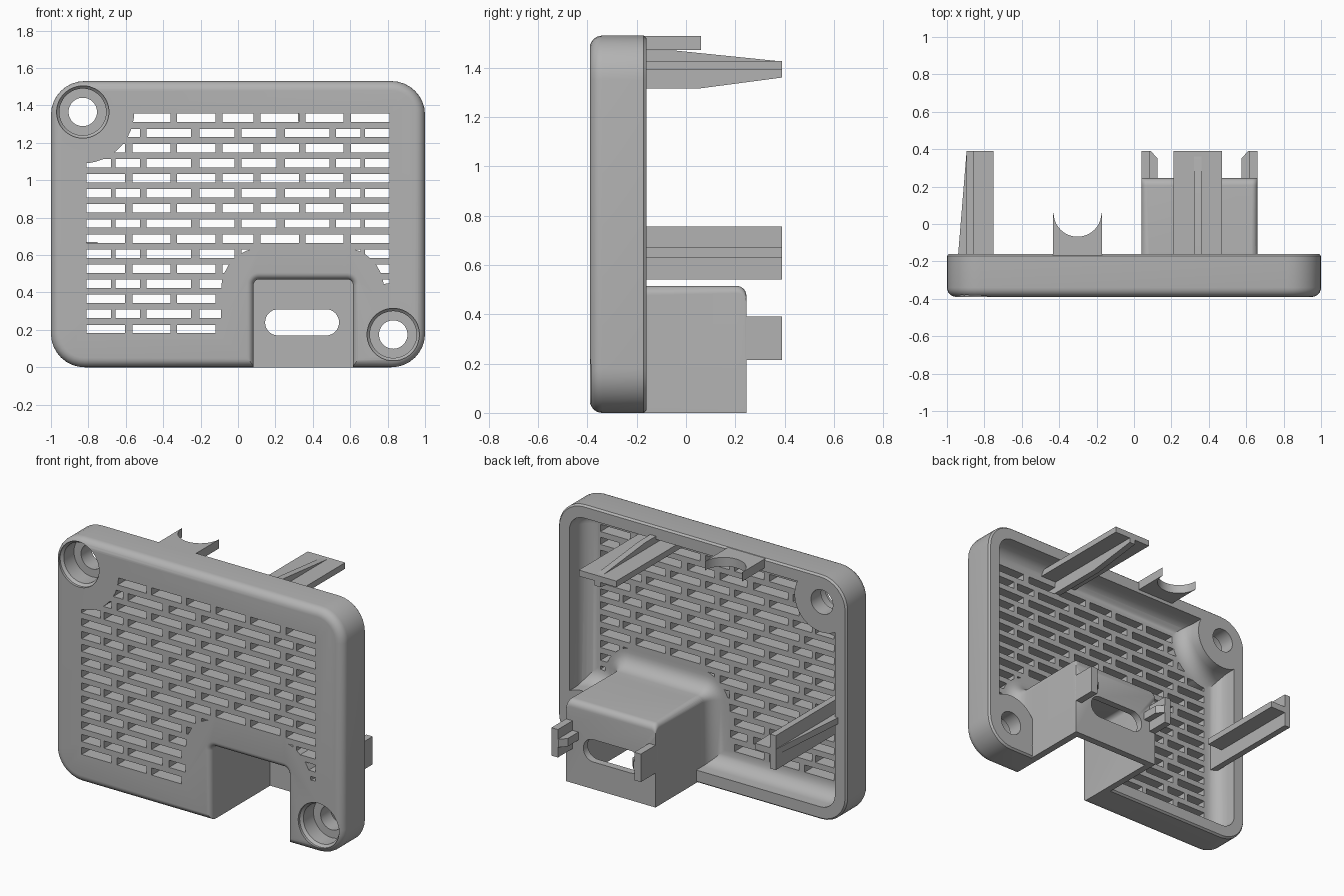
import bpy, bmesh, math

old = bpy.data.objects.get("Cube")
if old:
    bpy.data.objects.remove(old, do_unlink=True)

grey = bpy.data.materials.new("matte grey")
grey.use_nodes = True
colour = (0.45, 0.45, 0.45, 1)
grey.diffuse_color = colour
grey.node_tree.nodes["Principled BSDF"].inputs["Base Color"].default_value = colour


def finish(name, bm):
    bmesh.ops.remove_doubles(bm, verts=bm.verts, dist=1e-5)
    bmesh.ops.recalc_face_normals(bm, faces=bm.faces)
    mesh = bpy.data.meshes.new(name)
    bm.to_mesh(mesh)
    bm.free()
    mesh.materials.append(grey)
    ob = bpy.data.objects.new(name, mesh)
    bpy.context.scene.collection.objects.link(ob)
    return ob


def rrect(x0, x1, z0, z1, r, rb=None, off=0, n=8):
    """Rounded rectangle outline in x, z; rb is the lower corner radius."""
    x0, x1, z0, z1 = x0 - off, x1 + off, z0 - off, z1 + off
    r, rb = max(r + off, 0), max((r if rb is None else rb) + off, 0)
    corners = [(x1 - r, z1 - r, r), (x0 + r, z1 - r, r),
               (x0 + rb, z0 + rb, rb), (x1 - rb, z0 + rb, rb)]
    return [(cx + q * math.cos(a), cz + q * math.sin(a))
            for k, (cx, cz, q) in enumerate(corners)
            for a in [(k + i / n) * math.pi / 2 for i in range(n + 1)]]


def circle(cx, cz, r, n=48):
    return [(cx + r * math.cos(i * math.tau / n), cz + r * math.sin(i * math.tau / n))
            for i in range(n)]


def loft(name, rings):
    """Closed solid through outlines stacked along y."""
    bm = bmesh.new()
    rows = [[bm.verts.new((x, y, z)) for x, z in pts] for y, pts in rings]
    for a, b in zip(rows, rows[1:]):
        for i in range(len(a)):
            j = (i + 1) % len(a)
            bm.faces.new((a[i], a[j], b[j], b[i]))
    bm.faces.new(rows[0])
    bm.faces.new(rows[-1])
    return finish(name, bm)


def prism(name, pts, axis, a, b):
    """Polygon extruded along one axis; pts hold the other two coordinates."""
    bm = bmesh.new()
    ends = []
    for t in (a, b):
        ends.append([bm.verts.new([*p[:axis], t, *p[axis:]]) for p in pts])
    n = len(pts)
    for i in range(n):
        j = (i + 1) % n
        bm.faces.new((ends[0][i], ends[0][j], ends[1][j], ends[1][i]))
    bm.faces.new(ends[0])
    bm.faces.new(ends[1])
    return finish(name, bm)


def box(name, x0, x1, y0, y1, z0, z1):
    return prism(name, [(x0, y0), (x1, y0), (x1, y1), (x0, y1)], 2, z0, z1)


def boolean(target, tool, op="DIFFERENCE"):
    mod = target.modifiers.new("bool", "BOOLEAN")
    mod.operation, mod.solver, mod.object = op, "EXACT", tool
    bpy.context.view_layer.update()
    graph = bpy.context.evaluated_depsgraph_get()
    mesh = bpy.data.meshes.new_from_object(target.evaluated_get(graph))
    target.modifiers.clear()
    target.data = mesh
    bpy.data.objects.remove(tool, do_unlink=True)


def arc(r, n=6):
    """(depth, inset) pairs of a quarter round."""
    return [(r * (1 - math.cos(t)), r * (1 - math.sin(t)))
            for t in [i / n * math.pi / 2 for i in range(n + 1)]]


FRONT, RIM, FLOOR, FILLET = -0.39, -0.16, -0.31, 0.09
SCREWS = [(-0.83, 1.365), (0.83, 0.175)]


def shell_ring(off):
    return rrect(-1, 1, 0, 1.53, 0.18, off=off)


def tunnel_ring(off, z0=-0.3):
    return rrect(0.04, 0.66, z0, 0.515, 0.04, 0, off=off)


# Outer shell with rounded front edge and small rear chamfer
shell = loft("vented_shell", [(FRONT + d, shell_ring(-i)) for d, i in arc(0.05)]
             + [(RIM - 0.012, shell_ring(0)), (RIM, shell_ring(-0.01))])

# Cavity with filleted floor, leaving the screw bosses and tunnel base standing
cavity = loft("cavity", [(FLOOR + d, shell_ring(-0.08 - i)) for d, i in arc(FILLET)]
              + [(0, shell_ring(-0.08))])
for x, z in SCREWS:
    boolean(cavity, loft("boss", [(FLOOR - 0.02, circle(x, z, 0.19 + FILLET))]
            + [(FLOOR + d, circle(x, z, 0.19 + i)) for d, i in arc(FILLET)]
            + [(0.1, circle(x, z, 0.19))]))
boolean(cavity, loft("tunnel_base", [(FLOOR - 0.02, tunnel_ring(FILLET))]
        + [(FLOOR + d, tunnel_ring(i)) for d, i in arc(FILLET)]
        + [(0.1, tunnel_ring(0))]))
boolean(shell, cavity)

# Brick pattern of vent slots, mirrored left to right
WIDE = [(0.605, 0.81), (0.36, 0.565), (0.12, 0.325), (-0.083, 0.083)]
SPLIT = [(0.68, 0.81), (0.525, 0.655), (0.25, 0.49), (0.02, 0.205)]
bm = bmesh.new()
for row in range(15):
    z = 1.333 - row * 0.0806
    for a, b in (SPLIT if row % 2 else WIDE):
        for side in ((1, -1) if a > 0 else (1,)):
            cube = bmesh.ops.create_cube(bm, size=1)["verts"]
            bmesh.ops.scale(bm, verts=cube, vec=(b - a, 0.3, 0.045))
            bmesh.ops.translate(bm, verts=cube, vec=(side * (a + b) / 2, FLOOR, z))
vents = finish("vents", bm)
for x, z in SCREWS:
    boolean(vents, loft("keep", [(-0.6, circle(x, z, 0.275)), (0, circle(x, z, 0.275))]))
zone = rrect(-0.09, 0.78, -0.3, 0.64, 0.22)
boolean(vents, loft("keep", [(-0.6, zone), (0, zone)]))
boolean(shell, vents)

# Connector tunnel: rear housing, flared pocket and rounded slot
back = [(0.245 - d, rrect(0.04, 0.66, 0, 0.515 - i, 0.03, 0)) for d, i in arc(0.04)]
boolean(shell, loft("housing", [(FLOOR - 0.01, tunnel_ring(0, 0))] + back[::-1]), "UNION")


def pocket_ring(off):
    return rrect(0.083, 0.615, -0.3, 0.47, 0.03, off=off)


boolean(shell, loft("pocket", [(FRONT - 0.02, pocket_ring(0.035))]
        + [(FRONT + d, pocket_ring(i)) for d, i in arc(0.035)]
        + [(0.2, pocket_ring(0))]))
slot = rrect(0.145, 0.54, 0.17, 0.31, 0.069)
boolean(shell, loft("slot", [(0.1, slot), (0.4, slot)]))

# Counterbored screw holes
for x, z in SCREWS:
    steps = [(FRONT - 0.02, 0.14), (-0.375, 0.14), (-0.36, 0.125), (-0.26, 0.125),
             (-0.26, 0.076), (0.1, 0.076)]
    boolean(shell, loft("screw_hole", [(y, circle(x, z, r)) for y, r in steps]))

parts = [shell]

# Latch prongs behind the tunnel
for name, x, s in (("right_prong", 0.04, 1), ("left_prong", 0.66, -1)):
    parts.append(box(name, x, x + s * 0.045, 0.235, 0.39, 0.215, 0.39))
    tooth = [(x + s * a, y) for a, y in
             ((0.04, 0.24), (0.086, 0.24), (0.086, 0.35), (0.05, 0.39), (0.04, 0.39))]
    parts.append(prism(name + "_tooth", tooth, 2, 0.28, 0.33))

# Top clip arm with tapered web
parts.append(box("top_arm", 0.21, 0.47, FLOOR, 0.39, 1.39, 1.428))
web = [(FLOOR, 1.315), (0.05, 1.315), (0.39, 1.36), (0.39, 1.425), (-0.05, 1.47), (FLOOR, 1.47)]
parts.append(prism("top_arm_web", web, 0, 0.32, 0.36))

# Side clip arm with tapered web
parts.append(box("side_arm", -0.895, -0.855, FLOOR, 0.39, 0.54, 0.755))
web = [(-0.94, -0.2), (-0.75, -0.2), (-0.75, 0.39), (-0.895, 0.39), (-0.94, RIM)]
parts.append(prism("side_arm_web", web, 2, 0.63, 0.67))

# Crescent cradle on the top rim
curve = [(-0.302 + 0.128 * math.cos(t), 0.06 - 0.128 * math.sin(t))
         for t in [i / 20 * math.pi for i in range(21)]]
cradle = [(-0.432, RIM - 0.03), (-0.172, RIM - 0.03), (-0.172, 0.06)] + curve + [(-0.432, 0.06)]
parts.append(prism("cable_cradle", cradle, 2, 1.472, 1.528))

bpy.ops.object.select_all(action="DESELECT")
for ob in parts:
    ob.select_set(True)
bpy.context.view_layer.objects.active = shell
bpy.ops.object.shade_smooth_by_angle(angle=math.radians(30))
